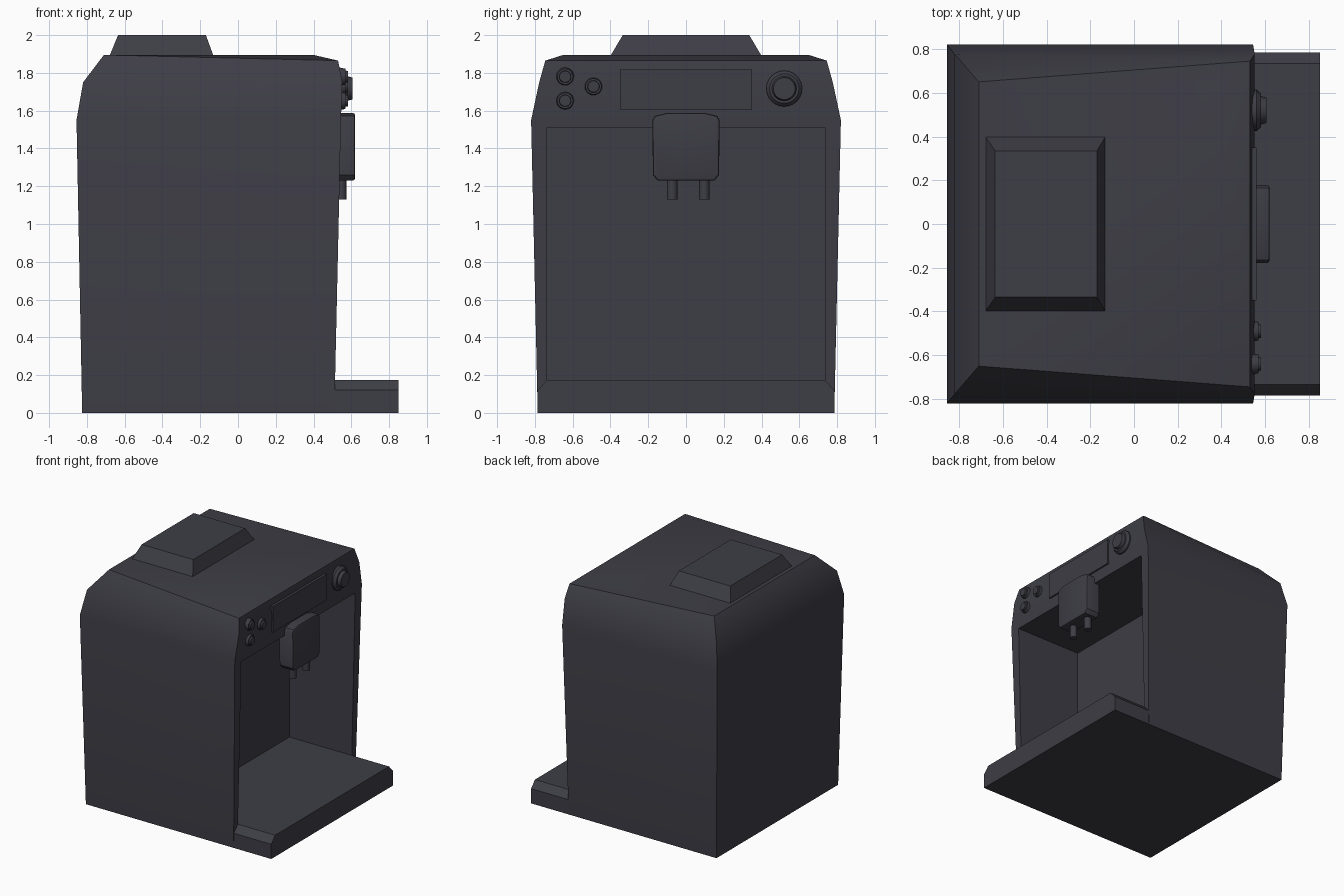
import bpy, bmesh, math
from mathutils import Matrix, Vector

if "Cube" in bpy.data.objects:
    bpy.data.objects.remove(bpy.data.objects["Cube"])

mat = bpy.data.materials.new("charcoal plastic")
mat.diffuse_color = (0.048, 0.047, 0.061, 1)
mat.use_nodes = True
mat.node_tree.nodes["Principled BSDF"].inputs["Base Color"].default_value = mat.diffuse_color


def make(name, bm, smooth=None):
    bmesh.ops.recalc_face_normals(bm, faces=bm.faces[:])
    me = bpy.data.meshes.new(name)
    bm.to_mesh(me)
    bm.free()
    me.materials.append(mat)
    ob = bpy.data.objects.new(name, me)
    bpy.context.collection.objects.link(ob)
    if smooth:
        smooth_by(ob, smooth)
    return ob


def smooth_by(ob, deg):
    bpy.ops.object.select_all(action='DESELECT')
    ob.select_set(True)
    bpy.context.view_layer.objects.active = ob
    bpy.ops.object.shade_smooth_by_angle(angle=math.radians(deg))


def box(name, lo, hi):
    lo, hi = Vector(lo), Vector(hi)
    bm = bmesh.new()
    bmesh.ops.create_cube(bm, size=1, matrix=Matrix.Translation((lo + hi) / 2) @ Matrix.Diagonal((*(hi - lo), 1)))
    return make(name, bm)


def prism_x(pts, x0, x1):
    """Extrude a y-z outline along x."""
    bm = bmesh.new()
    f = bm.faces.new([bm.verts.new((x0, y, z)) for y, z in pts])
    r = bmesh.ops.extrude_face_region(bm, geom=[f])
    bmesh.ops.translate(bm, vec=(x1 - x0, 0, 0), verts=[v for v in r["geom"] if isinstance(v, bmesh.types.BMVert)])
    return bm


def dial(name, y, z, steps, seg=20):
    """Stacked cones pointing along +x: (x0, x1, r0, r1)."""
    bm = bmesh.new()
    for x0, x1, r0, r1 in steps:
        m = Matrix.Translation(((x0 + x1) / 2, y, z)) @ Matrix.Rotation(math.pi / 2, 4, 'Y')
        bmesh.ops.create_cone(bm, cap_ends=True, segments=seg, radius1=r0, radius2=r1, depth=x1 - x0, matrix=m)
    return make(name, bm, 30)


# body shell: rows of (back x, front x, half width, height)
rows = [(-0.825, 0.51, 0.785, 0), (-0.855, 0.545, 0.82, 1.55), (-0.82, 0.552, 0.777, 1.75)]
bm = bmesh.new()
rings = [[bm.verts.new(p) for p in ((b, -w, z), (f, -w, z), (f, w, z), (b, w, z))] for b, f, w, z in rows]
brow = [bm.verts.new((0.53, s * 0.745, 1.865)) for s in (-1, 1)]
top = [bm.verts.new(p) for p in ((-0.71, -0.65, 1.895), (0.40, -0.65, 1.895), (0.40, 0.65, 1.895), (-0.71, 0.65, 1.895))]
bm.faces.new(rings[0])
bm.faces.new(top)
for a, b in zip(rings, rings[1:]):
    for i in range(4):
        j = (i + 1) % 4
        bm.faces.new((a[i], a[j], b[j], b[i]))
r = rings[2]
bm.faces.new((r[1], r[2], brow[1], brow[0]))
bm.faces.new((brow[0], brow[1], top[2], top[1]))
bm.faces.new((r[3], r[0], top[0], top[3]))
for i, k, bv in ((0, 1, brow[0]), (3, 2, brow[1])):
    bm.faces.new((r[i], r[k], bv, top[i]))
    bm.faces.new((top[i], bv, top[k]))
body = make("body_shell", bm)

# brewing recess cut into the body
cutter = box("recess_cutter", (-0.05, -0.735, 0.175), (1.0, 0.735, 1.51))
cutter.hide_render = True
mod = body.modifiers.new("recess", 'BOOLEAN')
mod.operation = 'DIFFERENCE'
mod.solver = 'EXACT'
mod.object = cutter
bpy.context.view_layer.objects.active = body
bpy.ops.object.modifier_apply(modifier=mod.name)
bpy.data.objects.remove(cutter, do_unlink=True)
smooth_by(body, 30)

# drip tray with chamfered sides
make("drip_tray", prism_x([(-0.785, 0), (0.785, 0), (0.785, 0.12), (0.735, 0.175), (-0.735, 0.175), (-0.785, 0.12)], 0.505, 0.85))

# tapered lid on top
bm = bmesh.new()
lid = [[bm.verts.new(p) for p in ((x0, -w, z), (x1, -w, z), (x1, w, z), (x0, w, z))]
       for x0, x1, w, z in ((-0.68, -0.13, 0.4, 1.89), (-0.635, -0.17, 0.335, 2.0))]
bm.faces.new(lid[0])
bm.faces.new(lid[1])
for i in range(4):
    j = (i + 1) % 4
    bm.faces.new((lid[0][i], lid[0][j], lid[1][j], lid[1][i]))
make("top_lid", bm)

# display plate
box("display_panel", (0.54, -0.35, 1.605), (0.56, 0.35, 1.817))

# spout block with softened front rim
half = [(0.15, 1.23), (0.175, 1.26), (0.178, 1.55), (0.165, 1.572), (0.1, 1.588)]
bm = prism_x(half + [(-y, z) for y, z in reversed(half)], 0.5, 0.62)
rim = [e for e in bm.edges if all(v.co.x > 0.6 for v in e.verts)]
bmesh.ops.bevel(bm, geom=rim, offset=0.012, segments=2, affect='EDGES', profile=0.5)
make("spout_block", bm, 35)

# two nozzles
for i, y in enumerate((-0.073, 0.097)):
    bm = bmesh.new()
    bmesh.ops.create_cone(bm, cap_ends=True, segments=16, radius1=0.028, radius2=0.028, depth=0.13,
                          matrix=Matrix.Translation((0.547, y, 1.195)))
    make(f"nozzle_{i + 1}", bm, 30)

# control knob and buttons
dial("control_knob", 0.52, 1.717, [(0.53, 0.56, 0.095, 0.095), (0.56, 0.58, 0.095, 0.078), (0.57, 0.605, 0.068, 0.058)], 24)
for i, (y, z) in enumerate(((-0.64, 1.78), (-0.64, 1.653), (-0.49, 1.728))):
    dial(f"button_{i + 1}", y, z, [(0.53, 0.57, 0.05, 0.042), (0.56, 0.582, 0.034, 0.03)])
